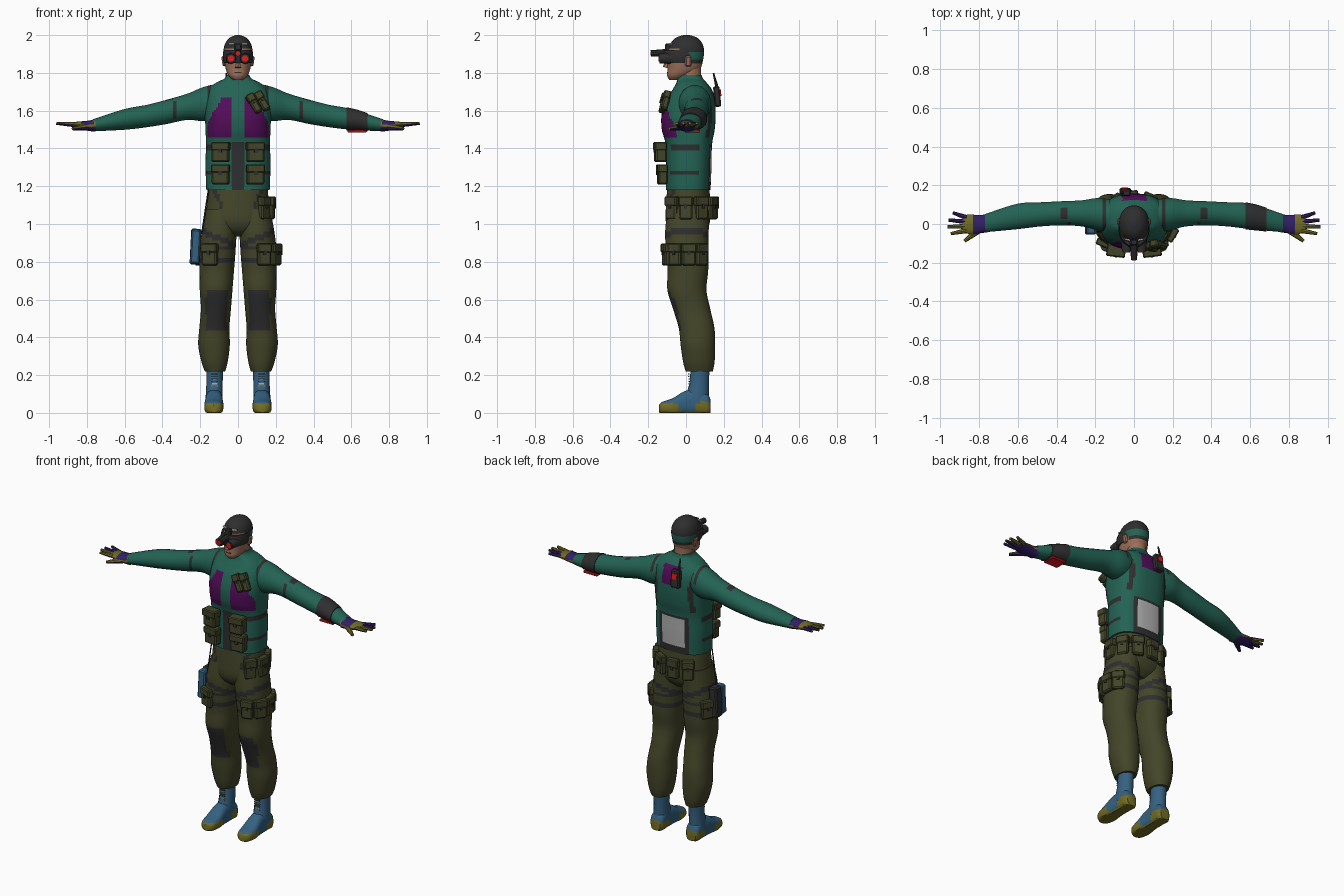
import bpy, bmesh, math
from mathutils import Vector, Matrix, Euler

if "Cube" in bpy.data.objects:
    bpy.data.objects.remove(bpy.data.objects["Cube"])

COLOURS = {
    "jacket_teal": (0.017, 0.125, 0.088), "trouser_olive": (0.056, 0.060, 0.022),
    "dark_grey": (0.028, 0.028, 0.028), "purple": (0.085, 0.004, 0.10),
    "boot_blue": (0.035, 0.12, 0.22), "glove_yellow": (0.17, 0.15, 0.017),
    "skin": (0.33, 0.16, 0.10), "red": (0.80, 0.01, 0.01),
    "light_grey": (0.45, 0.45, 0.45), "indigo": (0.032, 0.014, 0.13)}
MATS = {}
for key, c in COLOURS.items():
    MATS[key] = bpy.data.materials.new(key)
    MATS[key].diffuse_color = (*c, 1)


def finish(bm, name, rule):
    """Turn a bmesh into an object; rule is a material name or f(centre, normal)."""
    bmesh.ops.recalc_face_normals(bm, faces=bm.faces)
    used = []
    for f in bm.faces:
        m = rule if isinstance(rule, str) else rule(f.calc_center_median(), f.normal)
        if m not in used:
            used.append(m)
        f.material_index = used.index(m)
    me = bpy.data.meshes.new(name)
    bm.to_mesh(me)
    bm.free()
    for m in used:
        me.materials.append(MATS[m])
    ob = bpy.data.objects.new(name, me)
    bpy.context.collection.objects.link(ob)
    return ob


def spline(rows, k):
    """Catmull-Rom resampling of cross-section rows."""
    out = []
    for i in range(len(rows) - 1):
        a, b, c, d = (rows[max(0, min(len(rows) - 1, i + j))] for j in (-1, 0, 1, 2))
        for s in range(k):
            t = s / k
            out.append([0.5 * (2*q + (r-p)*t + (2*p-5*q+4*r-u)*t*t + (3*q-p-3*r+u)*t**3)
                        for p, q, r, u in zip(a, b, c, d)])
    return out + [rows[-1]]


def loft(name, rows, rule, axis="z", n=20, k=4, power=2.0, side=1, floor=None):
    """Skin of super-ellipses; row = (position on axis, centre a, centre b, radius a, radius b)."""
    bm = bmesh.new()
    rings = []
    for t, ca, cb, ra, rb in spline(rows, k):
        ring = []
        for i in range(n):
            w = 2 * math.pi * (i + 0.5) / n
            c, s = math.cos(w), math.sin(w)
            a = ca + ra * math.copysign(abs(c) ** (2 / power), c)
            b = cb + rb * math.copysign(abs(s) ** (2 / power), s)
            p = {"z": (a, b, t), "x": (t, a, b), "y": (a, t, b)}[axis]
            z = p[2] if floor is None else max(floor, p[2])
            ring.append(bm.verts.new((p[0] * side, p[1], z)))
        rings.append(ring)
    for r, q in zip(rings, rings[1:]):
        for i in range(n):
            bm.faces.new((r[i], r[(i + 1) % n], q[(i + 1) % n], q[i]))
    bm.faces.new(rings[0])
    bm.faces.new(rings[-1])
    return finish(bm, name, rule)


def box(name, loc, size, rule, rot=(0, 0, 0), bevel=0.006):
    bm = bmesh.new()
    bmesh.ops.create_cube(bm, size=1, matrix=Matrix.Diagonal((*size, 1)))
    if bevel:
        bmesh.ops.bevel(bm, geom=bm.edges[:], offset=bevel, segments=1, affect="EDGES")
    bm.transform(Matrix.Translation(loc) @ Euler(rot).to_matrix().to_4x4())
    return finish(bm, name, rule)


def tube(name, p, q, r1, r2, rule, n=10):
    p, q = Vector(p), Vector(q)
    bm = bmesh.new()
    bmesh.ops.create_cone(bm, cap_ends=True, segments=n, radius1=r1, radius2=r2, depth=(q - p).length)
    bm.transform(Matrix.Translation((p + q) / 2) @ (q - p).to_track_quat("Z", "Y").to_matrix().to_4x4())
    return finish(bm, name, rule)


def pouch(name, loc, size, rot=(0, 0, 0)):
    """Bag with an overhanging flap and a dark closing tab; local -y is the front."""
    R = Euler(rot).to_matrix()
    w, d, h = size
    at = lambda x, y, z: Vector(loc) + R @ Vector((x, y, z))
    box(name, loc, size, "trouser_olive", rot, 0.008)
    box(name + "_flap", at(0, -0.003, h * 0.3), (w + 0.006, d + 0.004, h * 0.42), "trouser_olive", rot)
    box(name + "_tab", at(0, -d / 2 - 0.004, h * 0.08), (w * 0.22, 0.006, h * 0.2), "dark_grey", rot, 0)


def ring_pouches(name, angles, cx, cy, rx, ry, z, size):
    for i, deg in enumerate(angles):
        a = math.radians(deg)
        pouch(f"{name}_{i}", (cx + rx * math.cos(a), cy + ry * math.sin(a), z), size, (0, 0, a + math.pi / 2))


# Jacket and vest
def torso_rule(c, n):
    x, z = abs(c.x), c.z
    if n.y < -0.2:
        if x < 0.03 and z < 1.43:
            return "dark_grey"
        if 0.028 < x < 0.16 - max(0, z - 1.54) * 0.6 and 1.46 < z < 1.67:
            return "purple"
    if n.y > 0.2:
        if x < 0.085 and 1.215 < z < 1.40:
            return "light_grey"
        if x < 0.105 and 1.18 < z < 1.425:
            return "dark_grey"
        if -0.06 < c.x < 0.065 and 1.61 < z < 1.73:
            return "purple"
        if abs(x - 0.125) < 0.014 and 1.46 < z < 1.66:
            return "dark_grey"
    if x > 0.12 and -0.09 < c.y < 0.07 and (abs(z - 1.275) < 0.013 or abs(z - 1.40) < 0.013):
        return "dark_grey"
    return "jacket_teal"

loft("jacket_torso", [(1.18, 0, .012, .168, .118), (1.30, 0, .015, .172, .12), (1.42, 0, .015, .17, .123),
     (1.50, 0, .012, .172, .14), (1.58, 0, .014, .175, .143), (1.66, 0, .025, .17, .128),
     (1.71, 0, .033, .155, .105), (1.745, 0, .03, .12, .082), (1.77, 0, .022, .072, .068),
     (1.79, 0, .022, .06, .06)], torso_rule, n=72, k=7, power=2.5)

# Arms, gloves and fingers
def arm_rule(c, n):
    x = abs(c.x)
    if 0.145 < x < 0.17 and (n.z > 0.2 or n.y < -0.5):
        return "dark_grey"
    if (0.315 < x < 0.345 and n.y < -0.6) or (0.345 < x < 0.375 and n.z > 0.9):
        return "dark_grey"
    return "jacket_teal"

def glove_rule(c, n):
    if n.z < -0.35 or (n.z > 0.5 and 0.765 < abs(c.x) < 0.825):
        return "indigo"
    return "glove_yellow"

for s, tag in ((-1, "right"), (1, "left")):
    loft(tag + "_sleeve", [(.08, .035, 1.65, .085, .10), (.18, .05, 1.635, .085, .092), (.27, .055, 1.62, .068, .07),
         (.38, .055, 1.593, .063, .065), (.48, .05, 1.572, .063, .06), (.58, .042, 1.557, .067, .057),
         (.66, .028, 1.543, .061, .048), (.77, .004, 1.522, .047, .032)], arm_rule, "x", 20, 6, side=s)
    loft(tag + "_glove", [(.755, .004, 1.522, .05, .034), (.79, .0, 1.52, .047, .028), (.83, -.003, 1.522, .052, .022),
         (.87, .0, 1.525, .048, .015), (.885, .0, 1.526, .04, .01)], glove_rule, "x", 16, 4, side=s)
    for i, (y0, x1, y1) in enumerate(((-.034, .945, -.05), (-.012, .962, -.014), (.012, .958, .02), (.033, .935, .058))):
        tube(f"{tag}_finger_{i}", (s * .865, y0, 1.526), (s * x1, y1, 1.533), .0135, .008, glove_rule, 8)
    tube(tag + "_thumb", (s * .80, -.03, 1.515), (s * .875, -.088, 1.505), .019, .009, glove_rule, 8)

# Forearm computer on the left sleeve
loft("forearm_cuff", [(.575, .042, 1.557, .071, .062), (.63, .034, 1.549, .068, .057), (.685, .022, 1.538, .062, .05)],
     "dark_grey", "x", 20, 2)
box("forearm_display", (.63, .034, 1.491), (.10, .08, .014), "red", bevel=.003)

# Trousers
def pelvis_rule(c, n):
    return "dark_grey" if abs(abs(c.x) - 0.085 - abs(c.z - 1.09) * 0.45) < 0.012 and c.y < 0 else "trouser_olive"

def leg_rule(c, n):
    x, z = abs(c.x), c.z
    if n.y < -0.35 and 0.44 < z < 0.655 and 0.06 < x < 0.17:
        return "dark_grey"
    if abs(z - 0.80) < 0.014 or abs(z - 0.872) < 0.014:
        return "dark_grey"
    if abs(z - 0.90 - 0.45 * (x - 0.05)) < 0.016:
        return "dark_grey"
    return "trouser_olive"

loft("trouser_hips", [(1.21, 0, .012, .155, .11), (1.10, 0, .012, .165, .118), (1.02, 0, .01, .17, .118),
     (.97, 0, .01, .13, .10), (.935, 0, .012, .06, .06)], pelvis_rule, n=48, k=6, power=2.3)
for s, tag in ((-1, "right"), (1, "left")):
    loft(tag + "_trouser_leg", [(1.08, .088, .012, .082, .11), (.96, .1, .005, .093, .116), (.85, .109, .007, .096, .113),
         (.75, .113, .01, .092, .108), (.65, .116, .005, .087, .104), (.55, .117, .03, .08, .099),
         (.45, .125, .056, .08, .095), (.36, .127, .063, .084, .092), (.27, .124, .068, .07, .084),
         (.22, .122, .07, .054, .072)], leg_rule, n=28, k=7, power=2.2, side=s)
    # Boots
    loft(tag + "_boot_shaft", [(.25, .124, .075, .045, .052), (.16, .124, .07, .044, .052), (.09, .126, .06, .046, .062),
         (.05, .126, .06, .046, .064)], "boot_blue", n=16, k=2, side=s)

    def boot_rule(c, n):
        if c.y < -0.04 and c.z < 0.05 or c.y > 0.055 and c.z < 0.058 or c.z < 0.012:
            return "glove_yellow"
        return "boot_blue"
    loft(tag + "_boot_foot", [(-.143, .128, .022, .02, .02), (-.125, .128, .027, .043, .032), (-.07, .128, .033, .051, .045),
         (-.01, .127, .05, .047, .064), (.05, .126, .055, .045, .07), (.11, .126, .045, .045, .06),
         (.13, .126, .035, .032, .035)], boot_rule, "y", 24, 4, 2.6, s, 0.0)
    for i in range(8):
        box(f"{tag}_boot_lace_{i}", (s * .124, .020 - .0007 * i, .115 + .013 * i), (.036, .008, .006),
            ("light_grey", "jacket_teal", "skin")[i % 3], bevel=0)

# Head, cap and neck
def head_rule(c, n):
    if c.z > (1.925 if c.y < -0.03 else 1.90 if c.y < 0.02 else 1.845):
        return "jacket_teal" if c.y > 0.015 and 1.875 < c.z < 1.912 else "dark_grey"
    return "skin"

loft("neck", [(1.70, 0, .03, .058, .06), (1.78, 0, .022, .056, .06), (1.84, 0, .02, .056, .062)], "skin", n=16, k=2)
loft("head_with_cap", [(1.763, 0, -.055, .026, .034), (1.785, 0, -.04, .05, .06), (1.82, 0, -.012, .065, .086),
     (1.87, 0, -.004, .073, .095), (1.92, 0, -.0, .077, .096), (1.96, 0, .002, .066, .082),
     (1.987, 0, .003, .043, .055), (2.0, 0, .003, .012, .016)], head_rule, n=28, k=5, power=2.2)
tube("nose", (0, -.108, 1.828), (0, -.095, 1.87), .017, .008, "skin", 6)
box("mouth", (0, -.0965, 1.803), (.036, .006, .006), "dark_grey", bevel=0)
for s in (-1, 1):
    box("ear", (s * .077, .012, 1.862), (.016, .034, .056), "skin", (0, s * .15, 0), .007)

# Night-vision goggles
loft("goggle_frame", [(1.852, 0, -.02, .074, .095), (1.87, 0, -.02, .08, .104), (1.90, 0, -.02, .081, .104),
     (1.922, 0, -.02, .077, .095)], lambda c, n: "dark_grey", n=24, k=1)
for s in (-1, 1):
    tube("goggle_eyepiece", (s * .037, -.08, 1.878), (s * .037, -.142, 1.876), .031, .025, "dark_grey", 12)
    tube("goggle_lens", (s * .037, -.14, 1.876), (s * .037, -.146, 1.876), .017, .017, "red", 12)
tube("goggle_scope", (0, -.09, 1.908), (0, -.186, 1.903), .02, .017, "dark_grey", 10)
tube("scope_lens", (0, -.184, 1.903), (0, -.189, 1.903), .011, .011, "red", 10)
box("goggle_mount", (0, -.095, 1.935), (.04, .03, .04), "dark_grey")
for s in (-1, 1):
    box("cap_badge", (s * .035, -.082, 1.953), (.03, .008, .01), "light_grey", (-.4, 0, s * .25), 0)

# Vest pouches
for s in (-1, 1):
    pouch("upper_vest_pouch", (s * .092, -.135, 1.38), (.092, .06, .105), (0, 0, s * .12))
    pouch("lower_vest_pouch", (s * .092, -.125, 1.262), (.092, .05, .105), (0, 0, s * .12))
for i in range(2):
    pouch(f"magazine_pouch_{i}", (.085 + .043 * i, -.118 + .012 * i, 1.648 + .012 * i - .01), (.04, .034, .11), (-.3, -.5, .2))

# Belt and thigh pouches
ring_pouches("belt_pouch", (-38, -5, 30, 62, 95, 125), 0, .012, .175, .138, 1.085, (.07, .036, .12))
ring_pouches("left_thigh_pouch", (-75, -32, 5, 42), .113, .005, .098, .112, .838, (.072, .034, .115))
ring_pouches("right_thigh_pouch", (-112, 150), -.113, .005, .098, .112, .838, (.085, .034, .115))

# Holster on the right thigh with its cord
box("holster_front", (-.225, -.03, .88), (.05, .05, .18), "boot_blue", (0, .05, 0), .008)
box("holster_back", (-.225, .02, .88), (.054, .06, .19), "dark_grey", (0, .05, 0), .008)
tube("holster_cord", (-.155, -.04, 1.19), (-.19, -.04, .96), .004, .004, "dark_grey", 6)

# Radio on the upper back
box("back_radio", (-.045, .165, 1.675), (.06, .034, .11), "dark_grey", (.1, 0, 0), .007)
box("radio_light", (-.047, .183, 1.695), (.034, .006, .035), "red", (.1, 0, 0), 0)
tube("radio_antenna", (-.062, .165, 1.72), (-.062, .145, 1.80), .009, .004, "dark_grey", 8)

# Smooth shading with sharp edges kept
bpy.ops.object.select_all(action="SELECT")
bpy.context.view_layer.objects.active = bpy.data.objects["jacket_torso"]
bpy.ops.object.shade_smooth_by_angle(angle=math.radians(35))

for m in bpy.data.materials:
    if m.users and not m.is_grease_pencil:
        m.use_nodes = True
        m.node_tree.nodes["Principled BSDF"].inputs["Base Color"].default_value = m.diffuse_color
